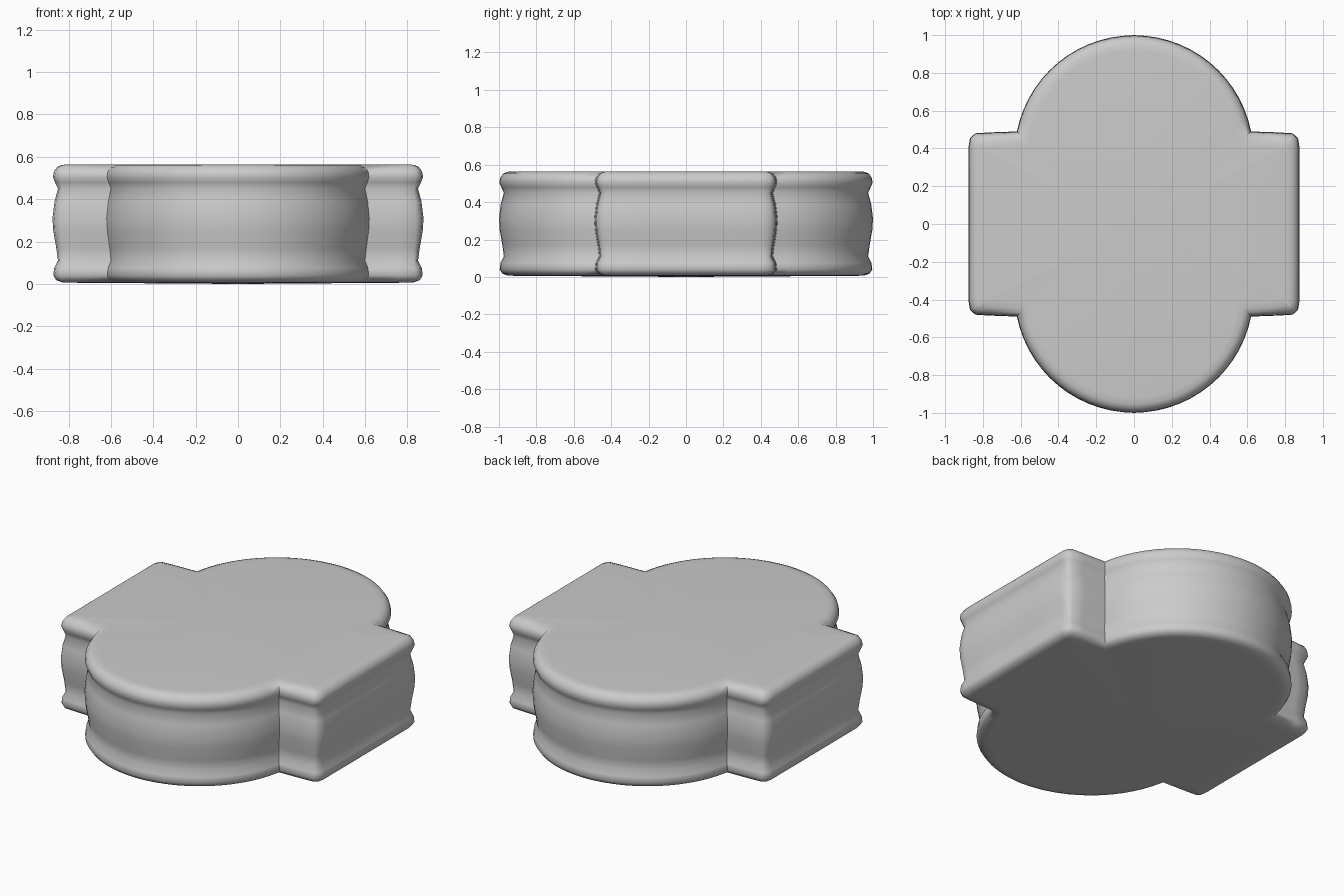
import bpy, bmesh, math
from mathutils import Vector

cube = bpy.data.objects.get("Cube")
if cube:
    bpy.data.objects.remove(cube, do_unlink=True)

# One plain grey material
grey = bpy.data.materials.new("plain grey")
grey.use_nodes = True
colour = (0.6, 0.6, 0.6, 1)
grey.diffuse_color = colour
grey.node_tree.nodes["Principled BSDF"].inputs["Base Color"].default_value = colour

# Outline: a rounded lobe at front and back, a block with soft corners at each side
CORNER = [(0.876, 0.2), (0.876, 0.41), (0.868, 0.455), (0.84, 0.48), (0.76, 0.485), (0.62, 0.49)]
LOBE_Y, LOBE_R, STEPS = 0.367, 0.632, 14


def make_outline():
    start = math.atan2(0.49 - LOBE_Y, 0.62)
    quarter = list(CORNER)
    for i in range(1, STEPS):
        a = start + (math.pi / 2 - start) * i / STEPS
        quarter.append((LOBE_R * math.cos(a), LOBE_Y + LOBE_R * math.sin(a)))
    half = quarter + [(0, 1)] + [(-x, y) for x, y in reversed(quarter)]
    return [Vector(p) for p in half + [(-x, -y) for x, y in half]]


def inset(points, d):
    """Move each point inward along its mitred normal."""
    result = []
    for i, p in enumerate(points):
        e1 = (p - points[i - 1]).normalized()
        e2 = (points[(i + 1) % len(points)] - p).normalized()
        n1, n2 = Vector((-e1.y, e1.x)), Vector((-e2.y, e2.x))
        result.append(p + (n1 + n2) * (d / (1 + n1.dot(n2))))
    return result


# Wall profile: rolled rims above and below a gently bulging middle (inset, height)
PROFILE = [(0.08, 0.006), (0.045, 0.008), (0.018, 0.018), (0.004, 0.04), (0.008, 0.075),
           (0.026, 0.11), (0.018, 0.17), (0.004, 0.25), (0, 0.31), (0.01, 0.39),
           (0.026, 0.45), (0.012, 0.48), (0.002, 0.505), (0.007, 0.53), (0.022, 0.552),
           (0.045, 0.562), (0.08, 0.565)]

bm = bmesh.new()
outline = make_outline()
rings = [[bm.verts.new((p.x, p.y, z)) for p in inset(outline, d)] for d, z in PROFILE]
count = len(outline)
for low, high in zip(rings, rings[1:]):
    for i in range(count):
        j = (i + 1) % count
        bm.faces.new((low[i], low[j], high[j], high[i]))

# Flat top and very slightly domed base
for ring, z in ((rings[0], 0), (rings[-1], 0.565)):
    centre = bm.verts.new((0, 0, z))
    for i in range(count):
        bm.faces.new((ring[i], ring[(i + 1) % count], centre))
bmesh.ops.recalc_face_normals(bm, faces=bm.faces)

mesh = bpy.data.meshes.new("lobed_slab")
bm.to_mesh(mesh)
bm.free()
mesh.materials.append(grey)
slab = bpy.data.objects.new("lobed_slab", mesh)
bpy.context.collection.objects.link(slab)

# Soft shading with the notch lines kept crisp
bpy.ops.object.select_all(action='DESELECT')
slab.select_set(True)
bpy.context.view_layer.objects.active = slab
bpy.ops.object.shade_smooth_by_angle(angle=math.radians(50))
